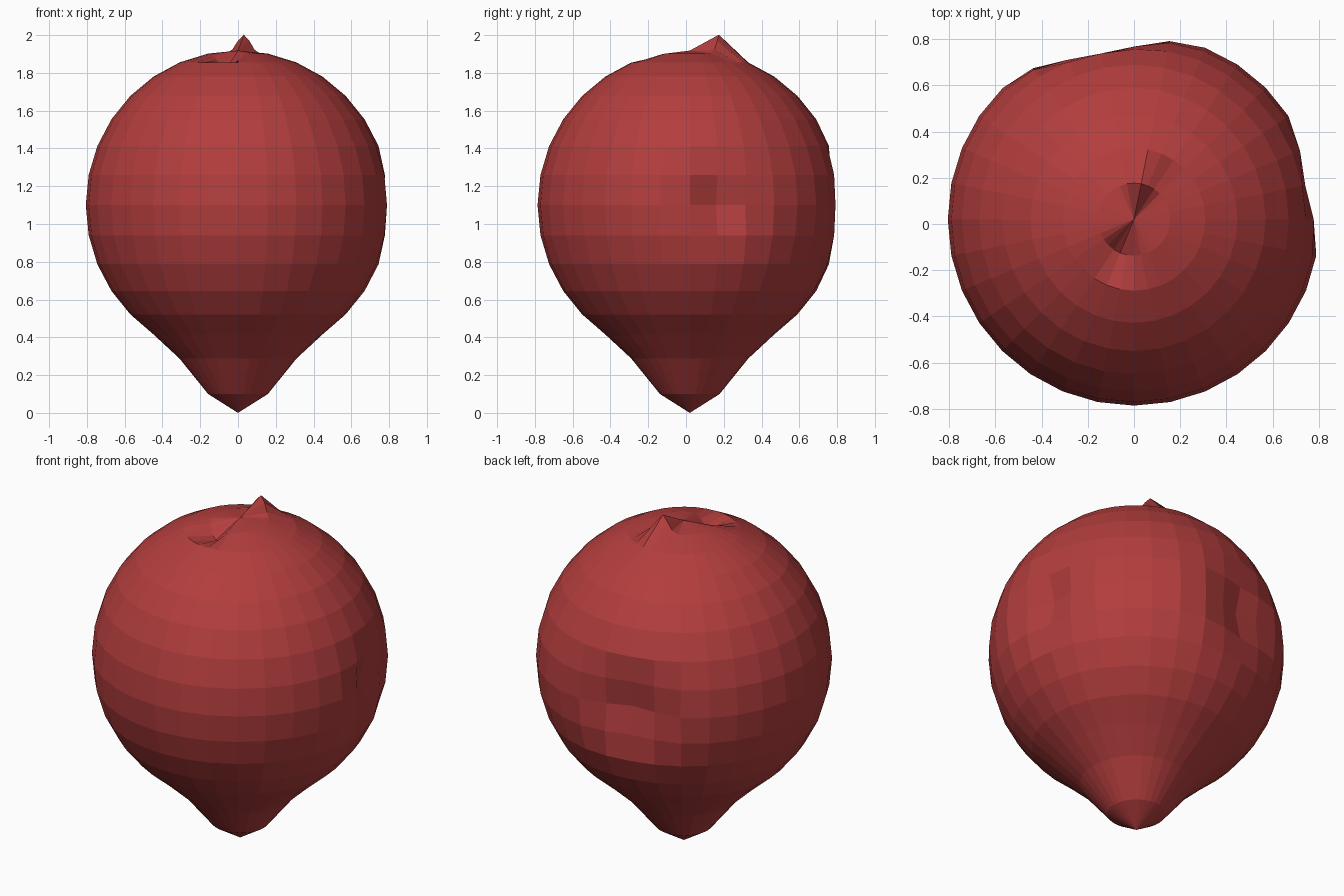
import bpy, bmesh, math
from mathutils import Vector

if "Cube" in bpy.data.objects:
    bpy.data.objects.remove(bpy.data.objects["Cube"])

RX, RZ, ZC, YC = 0.806, 0.818, 1.10, 0.02
SEG, RINGS = 32, 16
STEP = 2 * math.pi / SEG

# Lowest rings are drawn down into a tail: ring -> (radius, height)
TAIL = {13: (0.447, 0.415), 14: (0.31, 0.288), 15: (0.158, 0.10)}


def ring(k):
    a = math.pi * k / RINGS
    return TAIL.get(k, (RX * math.sin(a), ZC + RZ * math.cos(a)))


def bump(i, k, ci, ck, wi, wk, size):
    """Soft push centred on segment ci, ring ck."""
    di = (i - ci + SEG / 2) % SEG - SEG / 2
    return size * math.exp(-(di / wi) ** 2 - ((k - ck) / wk) ** 2)


def point(i, k):
    r, z = ring(k)
    r -= bump(i, k, 1, 8, 1.0, 1.0, 0.095)     # narrow dent on the right
    r -= bump(i, k, 9, 8, 1.5, 1.35, 0.115)    # wide dent at the back
    z += bump(i, k, 7, 1, 1.6, 0.4, 0.10)      # small peak on top
    z -= bump(i, k, 22, 1, 2.2, 0.4, 0.08)     # hollow on top
    a = i * STEP
    return Vector((r * math.cos(a), YC + r * math.sin(a), z))


# Bulb-shaped body, flat-faced
bm = bmesh.new()
top = bm.verts.new((0, YC, ZC + RZ))
tip = bm.verts.new((0, YC, 0))
rows = [[bm.verts.new(point(i, k)) for i in range(SEG)] for k in range(1, RINGS)]
for i in range(SEG):
    j = (i + 1) % SEG
    bm.faces.new((top, rows[0][i], rows[0][j]))
    bm.faces.new((tip, rows[-1][j], rows[-1][i]))
    for up, low in zip(rows, rows[1:]):
        bm.faces.new((up[i], low[i], low[j], up[j]))
bmesh.ops.recalc_face_normals(bm, faces=bm.faces)

mesh = bpy.data.meshes.new("bulb_body")
bm.to_mesh(mesh)
bm.free()
body = bpy.data.objects.new("bulb_body", mesh)
bpy.context.collection.objects.link(body)

red = bpy.data.materials.new("dark red")
red.diffuse_color = (0.45, 0.047, 0.047, 1)
red.use_nodes = True
red.node_tree.nodes["Principled BSDF"].inputs["Base Color"].default_value = red.diffuse_color
mesh.materials.append(red)
